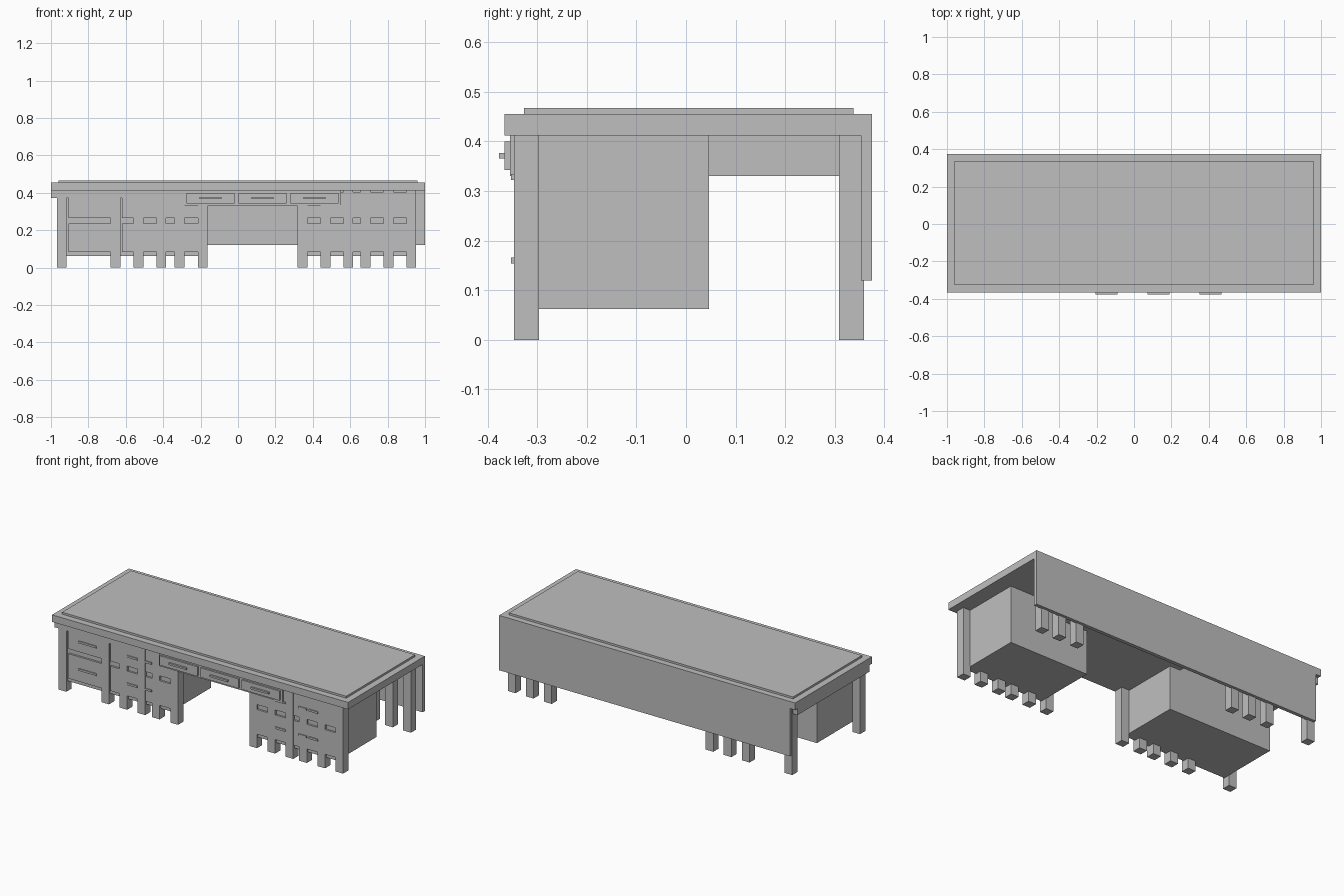
import bpy

cube = bpy.data.objects.get("Cube")
if cube:
    bpy.data.objects.remove(cube, do_unlink=True)

grey = bpy.data.materials.new("plain grey")
grey.use_nodes = True
colour = (0.52, 0.52, 0.52, 1)
grey.diffuse_color = colour
grey.node_tree.nodes["Principled BSDF"].inputs["Base Color"].default_value = colour


def box(name, xs, ys, zs):
    """Add a box spanning the given ranges."""
    spans = (xs, ys, zs)
    bpy.ops.mesh.primitive_cube_add(size=1, location=[(a + b) / 2 for a, b in spans])
    ob = bpy.context.object
    ob.name = name
    ob.scale = [b - a for a, b in spans]
    bpy.ops.object.transform_apply(location=False, rotation=False, scale=True)
    ob.data.materials.append(grey)
    return ob


UNDER = 0.412      # underside of the top
FRONT = -0.347     # front plane of legs and drawers

# Top, writing surface and back panel
box("desk_top", (-1, 1), (-0.366, 0.375), (UNDER, 0.455))
box("writing_surface", (-0.96, 0.96), (-0.327, 0.338), (0.455, 0.467))
box("back_panel", (-0.965, 1), (0.353, 0.375), (0.12, UNDER))
box("side_apron", (-1, -0.285), (-0.345, 0.352), (0.372, UNDER))

# Centre drawer case with three drawers
box("centre_case", (-0.285, 0.55), (-0.355, 0.31), (0.33, UNDER))
for i in range(3):
    x = -0.147 + i * 0.278
    box("centre_drawer", (x - 0.128, x + 0.128), (-0.366, -0.355), (0.342, 0.4))
    box("centre_handle", (x - 0.06, x + 0.06), (-0.377, -0.366), (0.366, 0.377))

# Legs
front_legs = (-0.943, -0.655, -0.532, -0.41, -0.313, -0.188,
              0.345, 0.468, 0.59, 0.682, 0.805, 0.927)
back_legs = (-0.943, -0.655, -0.532, -0.41, 0.682, 0.805, 0.927)
for x in front_legs:
    box("front_leg", (x - 0.026, x + 0.026), (FRONT, -0.296), (0, UNDER))
for x in back_legs:
    box("back_leg", (x - 0.026, x + 0.026), (0.308, 0.359), (0, UNDER))

# Pedestals with two rows of drawers
for xs in ((-0.917, -0.215), (0.37, 0.905)):
    box("pedestal", xs, (-0.335, 0.046), (0.062, UNDER))

rows = ((0.085, 0.236, 0.16), (0.266, 0.405, 0.328))
for bottom, top, grip in rows:
    for xs in ((-0.905, -0.65), (-0.62, -0.19), (0.37, 0.902)):
        box("pedestal_drawer", xs, (-0.3465, -0.33), (bottom, top))
    for x, half in ((-0.772, 0.06), (-0.47, 0.035), (-0.363, 0.023),
                    (0.53, 0.035), (0.682, 0.026), (0.755, 0.03)):
        box("drawer_handle", (x - half, x + half), (-0.353, -0.346),
            (grip - 0.006, grip + 0.006))
